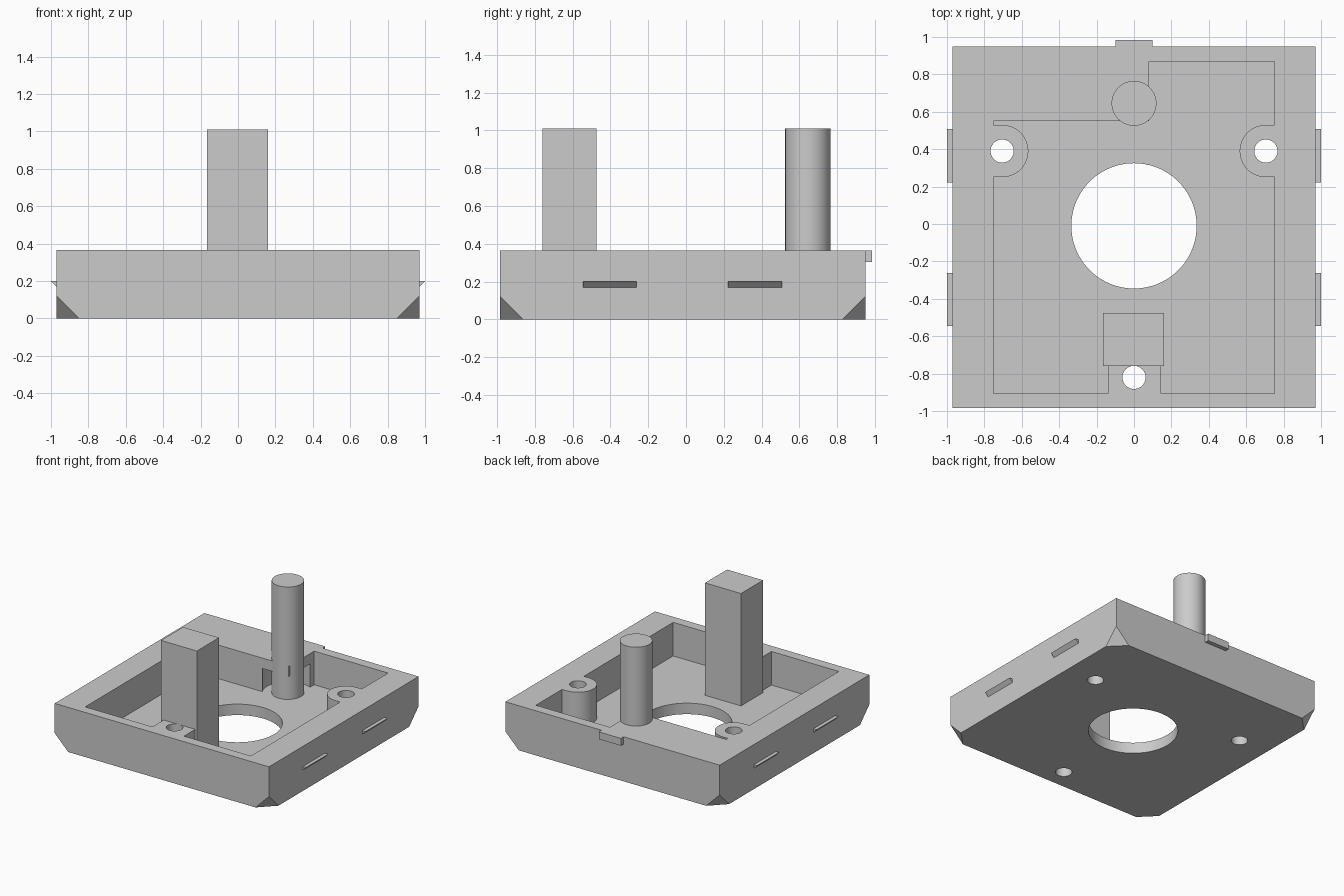
import bpy, bmesh, math
from mathutils import Vector

if "Cube" in bpy.data.objects:
    bpy.data.objects.remove(bpy.data.objects["Cube"])

grey = bpy.data.materials.new("light_grey")
grey.diffuse_color = (0.6, 0.6, 0.6, 1)
grey.use_nodes = True
grey.node_tree.nodes["Principled BSDF"].inputs["Base Color"].default_value = grey.diffuse_color
TOP, FLOOR, TALL = 0.365, 0.09, 1.01
X, Y0, Y1 = 0.97, -0.985, 0.95


def prism(name, outline, z0, z1):
    """Extrude a counter-clockwise xy outline from z0 to z1."""
    bm = bmesh.new()
    face = bm.faces.new([bm.verts.new((x, y, z0)) for x, y in outline])
    ext = bmesh.ops.extrude_face_region(bm, geom=[face])["geom"]
    bmesh.ops.translate(bm, vec=(0, 0, z1 - z0),
                        verts=[v for v in ext if isinstance(v, bmesh.types.BMVert)])
    bmesh.ops.recalc_face_normals(bm, faces=bm.faces[:])
    return finish(name, bm)


def finish(name, bm):
    me = bpy.data.meshes.new(name)
    bm.to_mesh(me)
    bm.free()
    me.materials.append(grey)
    ob = bpy.data.objects.new(name, me)
    bpy.context.collection.objects.link(ob)
    return ob


def rect(x0, x1, y0, y1):
    return [(x0, y0), (x1, y0), (x1, y1), (x0, y1)]


def arc(cx, cy, r, a0, a1, n):
    angles = [math.radians(a0 + (a1 - a0) * i / n) for i in range(n + 1)]
    return [(cx + r * math.cos(a), cy + r * math.sin(a)) for a in angles]


def circle(cx, cy, r, n=64):
    return arc(cx, cy, r, 0, 360, n)[:-1]


def smooth(ob):
    bpy.ops.object.select_all(action='DESELECT')
    ob.select_set(True)
    bpy.context.view_layer.objects.active = ob
    bpy.ops.object.shade_smooth_by_angle(angle=math.radians(30))


# Tray block with its four lower corners sliced off
tray = prism("tray", rect(-X, X, Y0, Y1), 0, TOP)
bm = bmesh.new()
bm.from_mesh(tray.data)
for sx in (-1, 1):
    for sy, y in ((-1, Y0), (1, Y1)):
        cut = bmesh.ops.bisect_plane(
            bm, geom=bm.verts[:] + bm.edges[:] + bm.faces[:],
            plane_co=(sx * X, y, 0.122), plane_no=Vector((sx, sy, -1)), clear_outer=True)
        bmesh.ops.holes_fill(bm, edges=[e for e in bm.edges if e.is_boundary])
bmesh.ops.recalc_face_normals(bm, faces=bm.faces[:])
bm.to_mesh(tray.data)
bm.free()

# Pocket outline, running round the front lug and the two side screw bosses
pocket = [(-0.75, -0.905), (-0.14, -0.905), (-0.14, -0.76), (0.145, -0.76),
          (0.145, -0.905), (0.75, -0.905), (0.75, 0.25)]
pocket += arc(0.705, 0.39, 0.14, 270, 90, 28)
pocket += [(0.75, 0.53), (0.75, 0.87), (0.08, 0.87), (0.08, 0.55), (-0.75, 0.55), (-0.75, 0.53)]
pocket += arc(-0.705, 0.39, 0.14, 90, -90, 28) + [(-0.75, 0.25)]

# Cutters: pocket, clearance round the pin, centre opening and screw holes
cutters = [prism("pocket_cutter", pocket, FLOOR, 0.5),
           prism("pin_clearance_cutter", circle(0, 0.645, 0.19), FLOOR, 0.28),
           prism("centre_cutter", circle(0, -0.01, 0.335, 96), -0.1, 0.5)]
for hx, hy in ((-0.705, 0.39), (0.705, 0.39), (0, -0.82)):
    cutters.append(prism("screw_hole_cutter", circle(hx, hy, 0.062, 40), -0.1, 0.5))
for c in cutters:
    mod = tray.modifiers.new(c.name, 'BOOLEAN')
    mod.operation, mod.solver, mod.object = 'DIFFERENCE', 'EXACT', c
bpy.context.view_layer.objects.active = tray
for mod in list(tray.modifiers):
    bpy.ops.object.modifier_apply(modifier=mod.name)
for c in cutters:
    bpy.data.objects.remove(c)
smooth(tray)

# Upright post and round pin
prism("square_post", rect(-0.165, 0.16, -0.76, -0.475), FLOOR - 0.02, TALL)
smooth(prism("round_pin", circle(0, 0.645, 0.12), FLOOR - 0.02, TALL))

# Locating tab on the back edge
prism("back_tab", rect(-0.1, 0.1, Y1 - 0.02, 0.985), 0.305, TOP)

# Wedge-shaped snap clips along both sides
for s, side in ((-1, "left"), (1, "right")):
    for yc in (-0.403, 0.365):
        bm = bmesh.new()
        ends = [[bm.verts.new((s * x, yc + d, z)) for x, z in
                 ((X - 0.01, 0.17), (X, 0.17), (1.0, 0.2), (X - 0.01, 0.2))]
                for d in (-0.142, 0.142)]
        for e in ends:
            bm.faces.new(e)
        for i in range(4):
            j = (i + 1) % 4
            bm.faces.new((ends[0][i], ends[0][j], ends[1][j], ends[1][i]))
        bmesh.ops.recalc_face_normals(bm, faces=bm.faces[:])
        finish(side + "_clip", bm)
